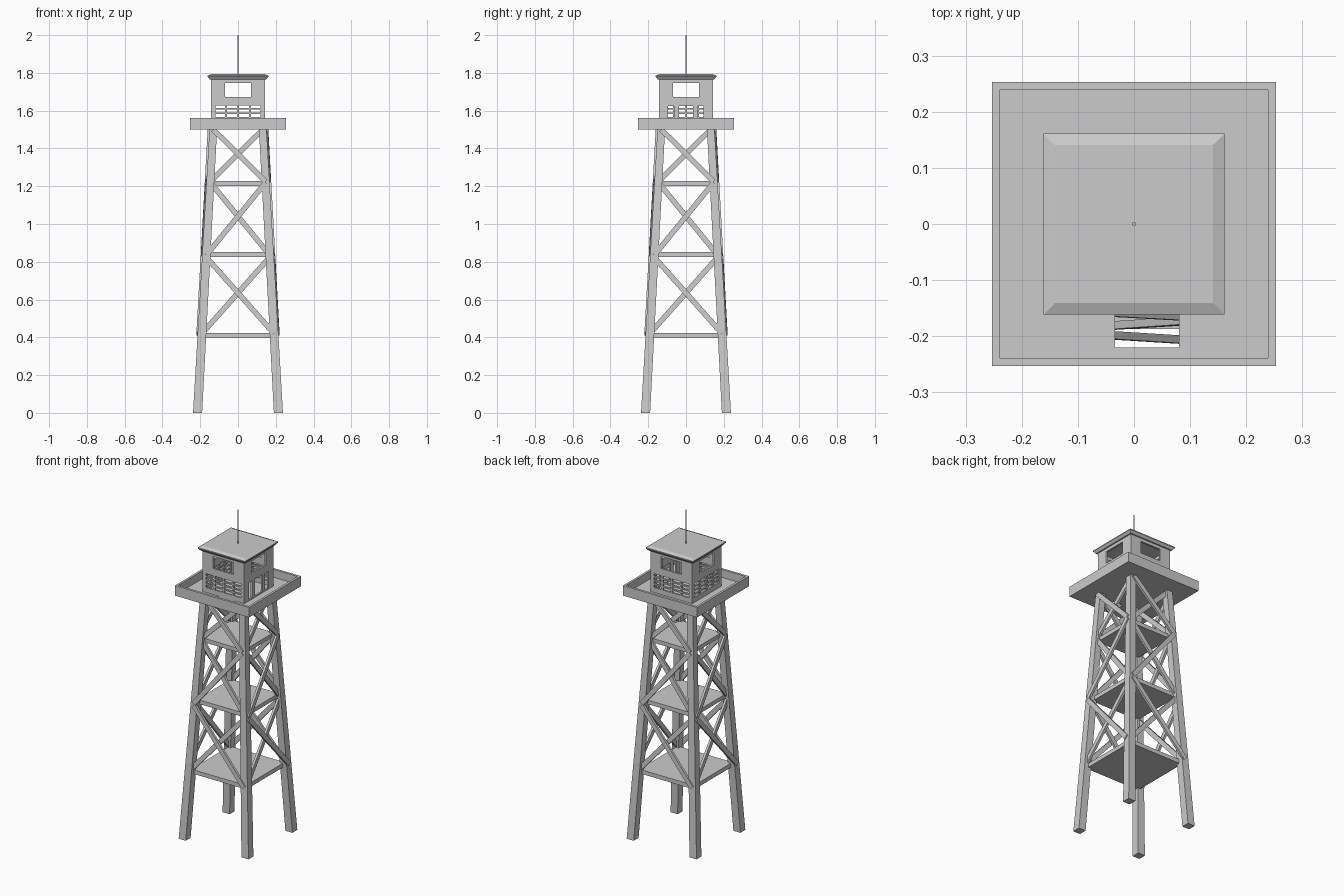
import bpy, bmesh
from math import pi
from mathutils import Vector, Matrix

if "Cube" in bpy.data.objects:
    bpy.data.objects.remove(bpy.data.objects["Cube"])


def make(name, bm):
    bmesh.ops.recalc_face_normals(bm, faces=bm.faces)
    me = bpy.data.meshes.new(name)
    bm.to_mesh(me)
    bm.free()
    ob = bpy.data.objects.new(name, me)
    bpy.context.collection.objects.link(ob)
    return ob


def add_box(bm, x0, x1, y0, y1, z0, z1):
    m = Matrix.Translation(((x0 + x1) / 2, (y0 + y1) / 2, (z0 + z1) / 2))
    m = m @ Matrix.Diagonal((x1 - x0, y1 - y0, z1 - z0, 1))
    bmesh.ops.create_cube(bm, size=1, matrix=m)


def boxes(name, *dims):
    bm = bmesh.new()
    for d in dims:
        add_box(bm, *d)
    return make(name, bm)


def loft(name, rings):
    """Square rings (cx, cy, half width, z) joined bottom to top."""
    bm = bmesh.new()
    loops = [[bm.verts.new((cx + sx * h, cy + sy * h, z))
              for sx, sy in ((-1, -1), (1, -1), (1, 1), (-1, 1))]
             for cx, cy, h, z in rings]
    for a, b in zip(loops, loops[1:]):
        for i in range(4):
            j = (i + 1) % 4
            bm.faces.new((a[i], a[j], b[j], b[i]))
    bm.faces.new(loops[0])
    bm.faces.new(loops[-1])
    return make(name, bm)


def cut(ob, *dims):
    cutter = boxes("cutter", *dims)
    cutter.hide_render = True
    mod = ob.modifiers.new("cut", 'BOOLEAN')
    mod.operation, mod.solver, mod.object = 'DIFFERENCE', 'EXACT', cutter
    me = bpy.data.meshes.new_from_object(
        ob.evaluated_get(bpy.context.evaluated_depsgraph_get()))
    ob.modifiers.clear()
    ob.data = me
    bpy.data.objects.remove(cutter)


def leg_centre(z):
    return 0.214 - 0.083 * z / 1.5


# four leaning legs
for i, (sx, sy) in enumerate(((-1, -1), (1, -1), (1, 1), (-1, 1))):
    a, b = leg_centre(0), leg_centre(1.505)
    loft(f"leg_{i}", [(sx * a, sy * a, 0.024, 0), (sx * b, sy * b, 0.02, 1.505)])

# intermediate decks between the legs
for i, z in enumerate((0.41, 0.838, 1.215)):
    h = leg_centre(z) - 0.004
    boxes(f"deck_{i}", (-h, h, -h, h, z - 0.0125, z + 0.0125))


# crossed braces: one on the outer leg face, one set inward, alternating
def brace(name, p, q, turn):
    d = q - p
    y = Vector((0, 1, 0))
    x = d.normalized()
    z = x.cross(y).normalized()
    rot = Matrix((x, z.cross(x), z)).transposed().to_4x4()
    m = Matrix.Rotation(turn, 4, 'Z') @ Matrix.Translation((p + q) / 2) @ rot
    bm = bmesh.new()
    bmesh.ops.create_cube(bm, size=1,
                          matrix=m @ Matrix.Diagonal((d.length, 0.014, 0.028, 1)))
    make(name, bm)


for side in range(4):
    for tier, (z0, z1) in enumerate(((0.42, 0.825), (0.835, 1.22), (1.225, 1.5))):
        s = 1 if tier % 2 == 0 else -1
        for label, sign, inset in (("outer", s, -0.022), ("inner", -s, 0.0)):
            lo, hi = leg_centre(z0), leg_centre(z1)
            brace(f"brace_{label}_{side}_{tier}",
                  Vector((sign * lo, -lo + inset, z0)),
                  Vector((-sign * hi, -hi + inset, z1)), side * pi / 2)

# platform tray with a hatch at the front
R = 0.253
platform = boxes("platform", (-R, R, -R, R, 1.5, 1.562))
r = 0.239
cut(platform, (-r, r, -r, r, 1.513, 1.7))
cut(platform, (-0.034, 0.08, -0.22, -0.142, 1.4, 1.6))

# hollow cabin
W, w = 0.142, 0.131
cabin = boxes("cabin_walls", (-W, W, -W, W, 1.51, 1.775))
cut(cabin, (-w, w, -w, w, 1.4, 1.9))
# upper windows through all four sides
cut(cabin, (-0.07, 0.07, -0.2, 0.2, 1.673, 1.747))
cut(cabin, (-0.2, 0.2, -0.07, 0.07, 1.673, 1.747))
# slatted vents: four columns of slots on the front, back and left
cols = [(-0.12, -0.07), (-0.057, -0.005), (0.005, 0.057), (0.07, 0.12)]
rows = [(1.543 + 0.0235 * i, 1.558 + 0.0235 * i) for i in range(4)]
cut(cabin, *[(a, b, -0.2, 0.2, c, d) for a, b in cols for c, d in rows])
cut(cabin, *[(-0.2, -0.1355 + 0.03, a, b, c, d) for a, b in cols for c, d in rows])
# doorway and tall side openings on the right
cut(cabin, *[(0.11, 0.2, a, b, 1.52, 1.624)
             for a, b in ((-0.095, -0.063), (-0.036, 0.036), (0.06, 0.093))])

# roof slab with bevelled edge
loft("roof", [(0, 0, 0.15, 1.766), (0, 0, 0.161, 1.78),
              (0, 0, 0.161, 1.786), (0, 0, 0.141, 1.794)])

# antenna mast
bm = bmesh.new()
bmesh.ops.create_cone(bm, cap_ends=True, segments=12, radius1=0.0035, radius2=0.0035,
                      depth=0.21, matrix=Matrix.Translation((0, 0, 1.895)))
make("mast", bm)
